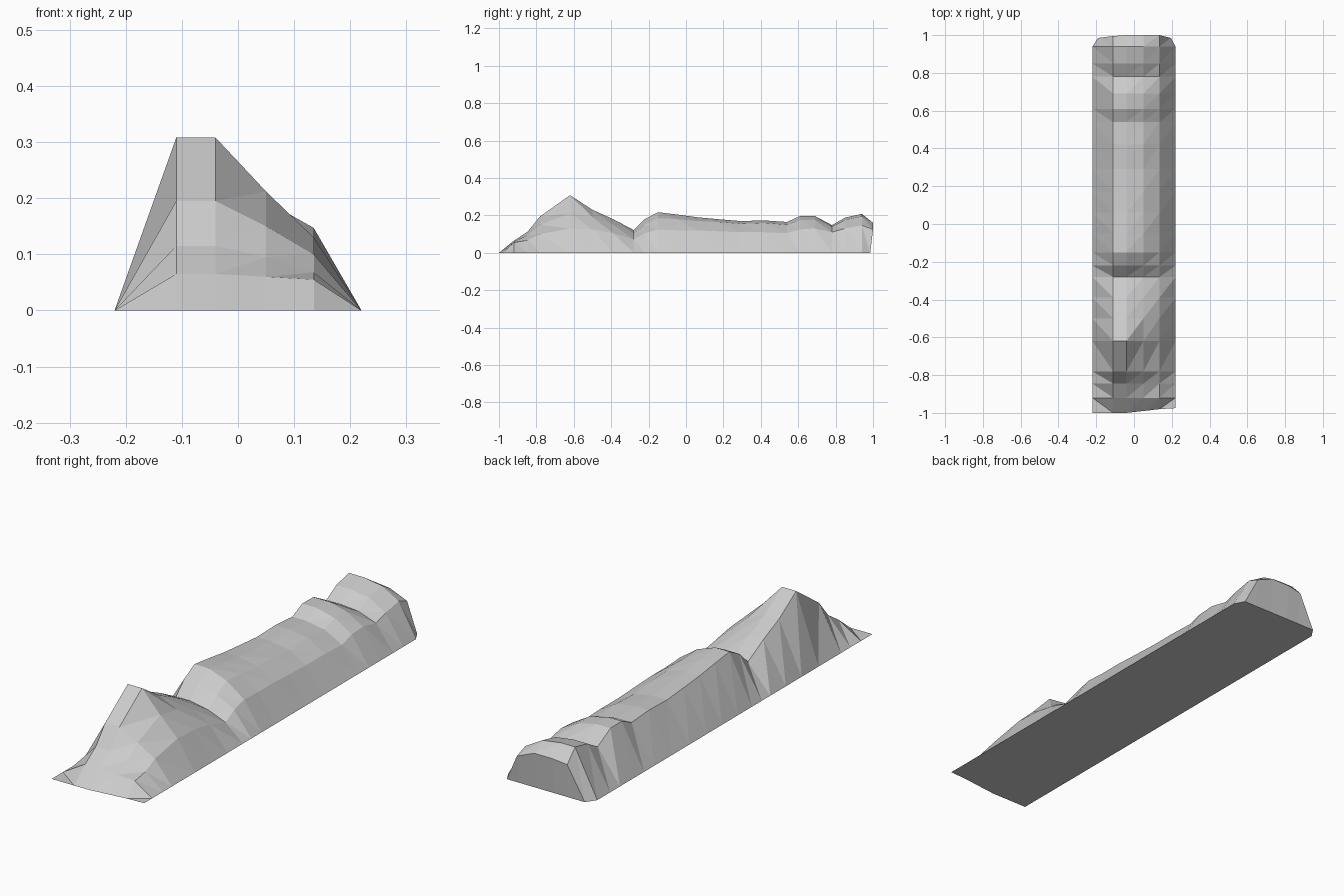
import bpy, bmesh

# Column positions across the ridge (outer columns lie on the ground)
XS = [-0.22, -0.11, -0.04, 0.05, 0.135, 0.22]

# Cross-sections along the ridge: y, crest height, right shoulder, right flank
ROWS = [
    (-0.92, 0.065, 0.06, 0.055), (-0.845, 0.115, 0.095, 0.068),
    (-0.78, 0.195, 0.15, 0.10), (-0.62, 0.308, 0.212, 0.13),
    (-0.50, 0.23, 0.19, 0.125), (-0.39, 0.18, 0.15, 0.105),
    (-0.28, 0.122, 0.105, 0.072), (-0.22, 0.18, 0.15, 0.105),
    (-0.15, 0.217, 0.185, 0.125), (-0.05, 0.205, 0.18, 0.12),
    (0.06, 0.19, 0.17, 0.12), (0.17, 0.18, 0.165, 0.115),
    (0.29, 0.17, 0.155, 0.11), (0.42, 0.173, 0.16, 0.11),
    (0.54, 0.165, 0.15, 0.105), (0.61, 0.197, 0.175, 0.125),
    (0.69, 0.196, 0.175, 0.13), (0.78, 0.148, 0.14, 0.11),
    (0.85, 0.188, 0.175, 0.13), (0.94, 0.208, 0.195, 0.147),
]

bm = bmesh.new()


def add_row(points):
    return [bm.verts.new(p) for p in points]


# Front lip, ridge sections, rounded-off back brow and back foot
grid = [add_row(zip(XS, (-1, -1, -1, -0.99, -0.98, -0.975), [0] * 6))]
for y, crest, shoulder, flank in ROWS:
    heights = (0, crest, crest, shoulder, flank, 0)
    grid.append(add_row((x, y, z) for x, z in zip(XS, heights)))
BACK_X = [-0.19] + XS[1:5] + [0.195]
brow = add_row(zip(BACK_X[1:5], (0.995, 1.0, 1.0, 1.0), (0.15, 0.16, 0.16, 0.125)))
foot = add_row((x, 0.985, 0) for x in BACK_X)
grid.append([foot[0]] + brow + [foot[5]])

# Skin: triangulated strips, the left slope uses the opposite diagonal
for a, b in zip(grid, grid[1:]):
    for i in range(5):
        p, q, r, s = a[i], a[i + 1], b[i + 1], b[i]
        tris = ((p, q, s), (q, r, s)) if i == 0 else ((p, q, r), (p, r, s))
        for t in tris:
            bm.faces.new(t)

# Steep back face
last = grid[-1]
for i in range(5):
    loop = []
    for v in (last[i], last[i + 1], foot[i + 1], foot[i]):
        if v not in loop:
            loop.append(v)
    bm.faces.new(loop)

# Flat underside
outline = grid[0] + [r[5] for r in grid[1:-1]] + foot[::-1] + [r[0] for r in grid[-2:0:-1]]
bm.faces.new(outline[::-1])

bmesh.ops.recalc_face_normals(bm, faces=bm.faces)
mesh = bpy.data.meshes.new("rocky_ridge")
bm.to_mesh(mesh)
bm.free()
bpy.context.collection.objects.link(bpy.data.objects.new("rocky_ridge", mesh))
